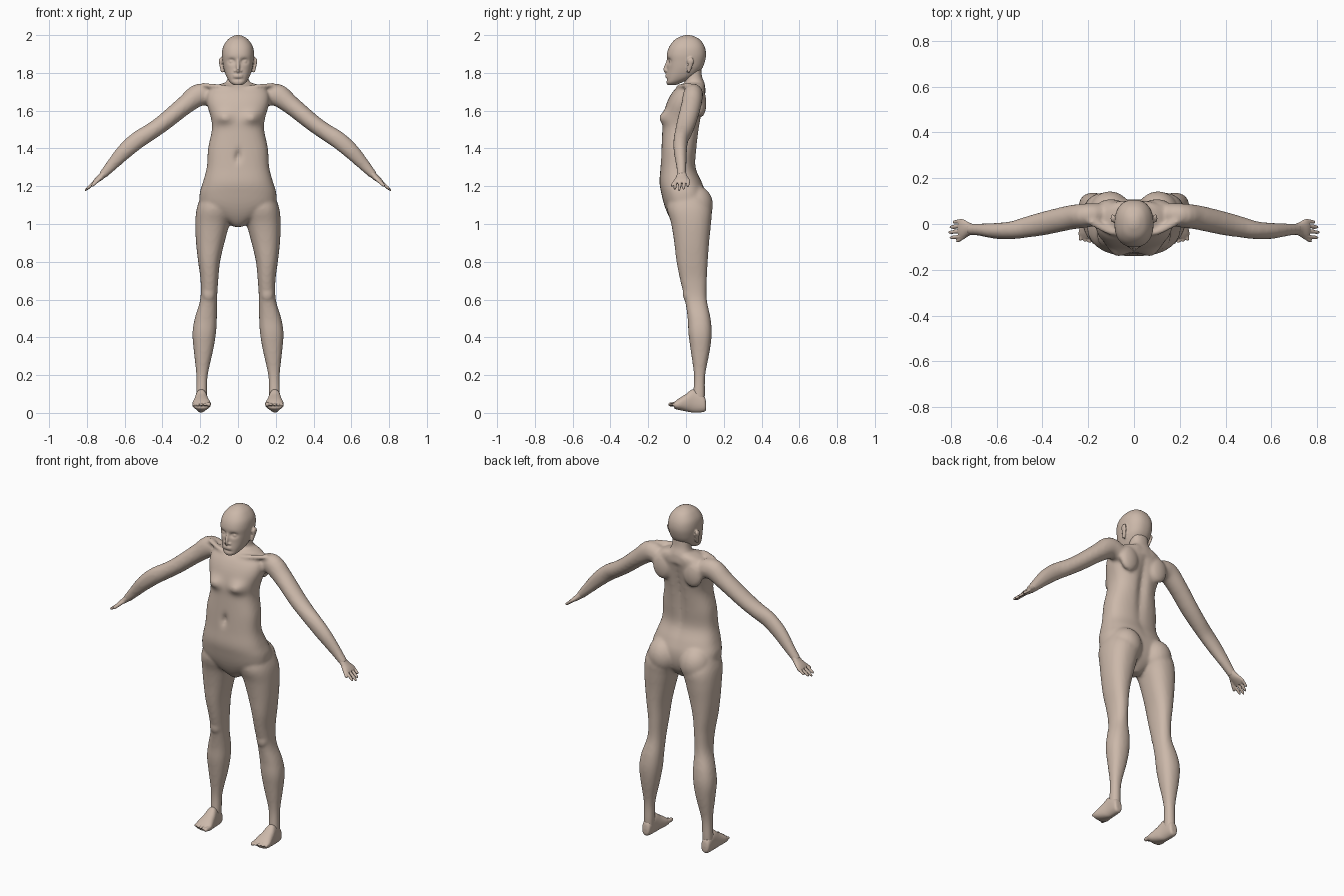
import bpy
import bmesh
import math
from mathutils import Vector, Matrix

default_cube = bpy.data.objects.get("Cube")
if default_cube:
    bpy.data.objects.remove(default_cube, do_unlink=True)

SKIN_COLOUR = (0.60, 0.48, 0.40, 1.0)
skin = bpy.data.materials.new("warm_beige_skin")
skin.use_nodes = True
skin.diffuse_color = SKIN_COLOUR
skin.node_tree.nodes["Principled BSDF"].inputs["Base Color"].default_value = SKIN_COLOUR


def resample(rows, steps):
    """Smooth Catmull-Rom interpolation through rows of numbers."""
    padded = [rows[0]] + list(rows) + [rows[-1]]
    result = []
    for i in range(len(rows) - 1):
        quad = padded[i:i + 4]
        for k in range(steps):
            t = k / steps
            result.append([
                b + 0.5 * t * (c - a + t * (2 * a - 5 * b + 4 * c - d + t * (3 * (b - c) + d - a)))
                for a, b, c, d in zip(*quad)])
    result.append(list(rows[-1]))
    return result


def skin_rings(bm, rings):
    """Join rings of points into a closed skin."""
    loops = [[bm.verts.new(p) for p in ring] for ring in rings]
    count = len(loops[0])
    for low, high in zip(loops, loops[1:]):
        for i in range(count):
            j = (i + 1) % count
            bm.faces.new((low[i], low[j], high[j], high[i]))
    bm.faces.new(loops[0][::-1])
    bm.faces.new(loops[-1])


def loft(bm, rows, side=1, along="z", power=2.3, steps=5, count=40):
    """Rows are (position, x from, x to, depth from, depth to)."""
    rings = []
    for t, x0, x1, d0, d1 in resample(rows, steps):
        ring = []
        for i in range(count):
            angle = math.tau * i / count
            c, s = math.cos(angle), math.sin(angle)
            x = (x0 + x1) / 2 + (x1 - x0) / 2 * math.copysign(abs(c) ** (2 / power), c)
            d = (d0 + d1) / 2 + (d1 - d0) / 2 * math.copysign(abs(s) ** (2 / power), s)
            ring.append((side * x, d, t) if along == "z" else (side * x, t, d))
        rings.append(ring)
    skin_rings(bm, rings)


def symmetric(rows):
    return [(z, -w, w, front, back) for z, w, front, back in rows]


def tube(bm, rows, side=1, steps=4, count=20):
    """Rows are (x, y, z, thickness radius, width radius)."""
    path = resample(rows, steps)
    rings = []
    for i, (x, y, z, thick, wide) in enumerate(path):
        before, after = path[max(i - 1, 0)], path[min(i + 1, len(path) - 1)]
        tangent = (Vector(after[:3]) - Vector(before[:3])).normalized()
        reference = Vector((0, 1, 0)) if abs(tangent.y) < 0.8 else Vector((1, 0, 0))
        up = tangent.cross(reference).normalized()
        across = tangent.cross(up)
        ring = []
        for k in range(count):
            a = math.tau * k / count
            p = Vector((x, y, z)) + up * thick * math.cos(a) + across * wide * math.sin(a)
            ring.append((side * p.x, p.y, p.z))
        rings.append(ring)
    skin_rings(bm, rings)


def digit(bm, start, end, radius, side):
    """A finger or toe with a rounded tip."""
    a, b = Vector(start), Vector(end)
    rows = [(*a.lerp(b, t), radius * r, radius * r)
            for t, r in ((0, 1), (.5, .95), (.85, .85), (1, .4))]
    tube(bm, rows, side, count=12)


def ball(bm, centre, size, side=1):
    matrix = Matrix.Translation((side * centre[0], *centre[1:])) @ Matrix.Diagonal((*size, 1))
    bmesh.ops.create_uvsphere(bm, u_segments=24, v_segments=16, radius=1, matrix=matrix)


def bump(bm, centre, size, push):
    """Softly push the surface around a spot, on both sides."""
    for v in bm.verts:
        offset = (abs(v.co.x) - centre[0], v.co.y - centre[1], v.co.z - centre[2])
        v.co.y += push * math.exp(-sum((o / s) ** 2 for o, s in zip(offset, size)))


def finish(bm, name, voxel, smoothing):
    """Fuse the overlapping forms into one smooth skin."""
    bmesh.ops.recalc_face_normals(bm, faces=bm.faces)
    mesh = bpy.data.meshes.new(name)
    bm.to_mesh(mesh)
    bm.free()
    mesh.materials.append(skin)
    obj = bpy.data.objects.new(name, mesh)
    bpy.context.collection.objects.link(obj)
    remesh = obj.modifiers.new("fuse", "REMESH")
    remesh.mode = "VOXEL"
    remesh.voxel_size = voxel
    remesh.use_smooth_shade = True
    smooth = obj.modifiers.new("soften", "SMOOTH")
    smooth.factor = 0.5
    smooth.iterations = smoothing


# Torso
body = bmesh.new()
loft(body, symmetric([
    (.985, .025, -.045, .03), (1.01, .06, -.07, .06), (1.05, .13, -.095, .09),
    (1.1, .195, -.115, .105), (1.16, .203, -.13, .105), (1.22, .186, -.14, .085),
    (1.3, .165, -.135, .052), (1.4, .158, -.13, .057), (1.5, .138, -.125, .07),
    (1.56, .143, -.122, .08), (1.64, .165, -.102, .093), (1.7, .16, -.07, .103),
    (1.735, .11, -.03, .1), (1.75, .06, 0, .09)]), power=2.5, count=64)
bump(body, (.08, -.13, 1.565), (.045, .06, .032), -.032)     # chest
bump(body, (0, -.135, 1.36), (.014, .04, .03), .022)         # navel
bump(body, (0, .08, 1.5), (.025, .06, .2), -.018)            # spine groove

# Neck
loft(body, symmetric([
    (1.69, .085, -.02, .105), (1.74, .065, -.005, .1),
    (1.78, .054, -.005, .085), (1.84, .052, -.005, .08)]))

for side in (1, -1):
    # Leg
    loft(body, [
        (1.15, .04, .195, -.09, .1), (1.08, .02, .219, -.1, .135),
        (1, .045, .226, -.078, .132), (.9, .072, .222, -.062, .122),
        (.8, .095, .211, -.05, .115), (.7, .105, .198, -.03, .11),
        (.6, .111, .2, -.006, .11), (.5, .112, .229, .009, .13),
        (.42, .117, .241, .013, .136), (.33, .132, .234, .025, .126),
        (.2, .16, .221, .042, .102), (.1, .164, .222, .038, .1),
        (.04, .168, .222, .038, .098)], side)
    ball(body, (.105, .05, 1.1), (.092, .093, .105), side)     # buttock
    ball(body, (.155, .012, .63), (.035, .03, .045), side)     # knee
    ball(body, (.1, .078, 1.64), (.06, .03, .075), side)       # shoulder blade
    # Collar bone
    tube(body, [(.03, -.04, 1.715, .012, .014), (.1, -.035, 1.728, .012, .014),
                (.19, .015, 1.735, .012, .02)], side)
    # Arm
    tube(body, [
        (.12, .045, 1.66, .045, .045), (.2, .038, 1.685, .06, .052),
        (.28, .028, 1.63, .05, .053), (.39, .003, 1.54, .045, .051),
        (.46, -.012, 1.49, .044, .046), (.53, -.027, 1.445, .046, .039),
        (.6, -.03, 1.385, .042, .035), (.67, -.025, 1.31, .031, .027),
        (.72, -.024, 1.255, .021, .024)], side, count=32)
finish(body, "body", .009, 5)

# Head
head = bmesh.new()
loft(head, symmetric([
    (1.735, .02, -.098, -.055), (1.75, .042, -.104, -.02), (1.78, .061, -.104, .045),
    (1.82, .075, -.1, .083), (1.86, .082, -.1, .1), (1.9, .085, -.101, .106),
    (1.94, .078, -.088, .098), (1.975, .055, -.06, .075), (1.994, .028, -.025, .042),
    (2, .008, -.003, .018)]), steps=8, count=80)
bump(head, (.033, -.09, 1.862), (.018, .04, .013), .018)      # eye sockets
bump(head, (0, -.1, 1.765), (.03, .04, .007), .006)           # chin crease
tube(head, [(0, -.092, 1.875, .008, .008), (0, -.101, 1.845, .009, .01),
            (0, -.108, 1.818, .009, .013), (0, -.1, 1.805, .006, .012)])  # nose
for height in (1.788, 1.778):
    ball(head, (0, -.103, height), (.024, .007, .005))         # lip
for side in (1, -1):
    ball(head, (.033, -.078, 1.859), (.015, .012, .008), side)  # eye
    ball(head, (.014, -.1, 1.81), (.008, .009, .006), side)     # nostril
    # Ear
    tube(head, [(.082, .012, 1.803, .008, .008), (.09, .022, 1.84, .008, .014),
                (.094, .024, 1.866, .008, .018), (.088, .018, 1.878, .005, .01)], side)
finish(head, "head", .005, 2)

for side, label in ((1, "left"), (-1, "right")):
    # Hand: palm, fingers and thumb
    hand = bmesh.new()
    tube(hand, [(.7, -.024, 1.277, .02, .022), (.725, -.022, 1.25, .017, .03),
                (.75, -.02, 1.23, .013, .042), (.765, -.02, 1.217, .009, .041)], side)
    for y, reach in ((.014, .79), (-.008, .803), (-.031, .81), (-.054, .803)):
        digit(hand, (.752, y, 1.227), (reach, y - .006, 1.987 - reach), .0085, side)
    digit(hand, (.72, -.04, 1.25), (.775, -.077, 1.2), .0095, side)
    finish(hand, label + "_hand", .0035, 1)

    # Foot: sole, instep and toes
    foot = bmesh.new()
    loft(foot, [
        (.107, .18, .21, .02, .05), (.095, .17, .222, .005, .09),
        (.04, .164, .226, .002, .125), (0, .154, .234, .008, .1),
        (-.04, .144, .242, .016, .075), (-.062, .15, .238, .022, .058)], side, along="y")
    for i in range(5):
        x = .155 + i * .0195
        digit(foot, (x, -.045, .047), (x, -.093 + i * .005, .044),
              .0125 if i == 0 else .009, side)
    finish(foot, label + "_foot", .0045, 1)
